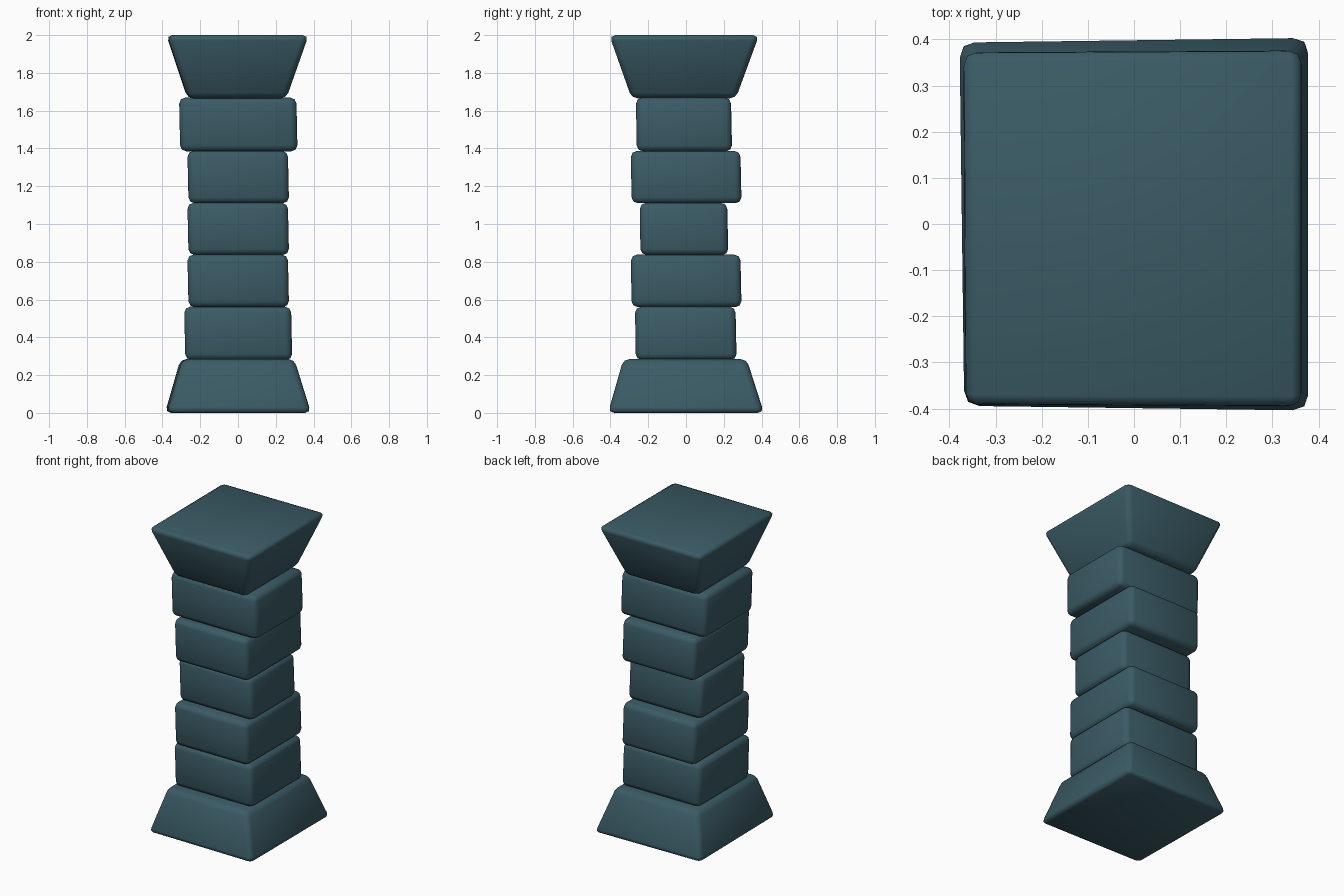
import bpy

if "Cube" in bpy.data.objects:
    bpy.data.objects.remove(bpy.data.objects["Cube"])

# one slate-teal stone colour
stone = bpy.data.materials.new("slate teal stone")
stone.diffuse_color = (0.043, 0.105, 0.132, 1)
stone.use_nodes = True
stone.node_tree.nodes["Principled BSDF"].inputs["Base Color"].default_value = stone.diffuse_color


def block(name, z0, z1, low, high, skew=0.0, bevel=0.032):
    """Tapered stone block; low/high are (x0, x1, y0, y1) of its two ends."""
    verts = []
    for z, (x0, x1, y0, y1) in ((z0, low), (z1, high)):
        verts += [(x0 + skew, y0 + skew, z), (x1, y0, z),
                  (x1, y1, z), (x0, y1 - skew, z)]
    faces = [(3, 2, 1, 0), (4, 5, 6, 7)]
    faces += [(i, (i + 1) % 4, (i + 1) % 4 + 4, i + 4) for i in range(4)]
    mesh = bpy.data.meshes.new(name)
    mesh.from_pydata(verts, [], faces)
    mesh.materials.append(stone)
    for p in mesh.polygons:
        p.use_smooth = True
    ob = bpy.data.objects.new(name, mesh)
    bpy.context.collection.objects.link(ob)
    # worn, rounded edges
    mod = ob.modifiers.new("worn edges", "BEVEL")
    mod.width = bevel
    mod.segments = 2
    mod.limit_method = "NONE"
    return ob


# flared foot
block("base_block", 0.0, 0.285, (-0.387, 0.387, -0.413, 0.413),
      (-0.305, 0.298, -0.332, 0.322), skew=0.01)

# shaft stones: top height, x extents, y extents
shaft = [
    (0.56, -0.285, 0.287, -0.27, 0.268),
    (0.836, -0.268, 0.27, -0.292, 0.294),
    (1.11, -0.268, 0.27, -0.245, 0.224),
    (1.385, -0.268, 0.27, -0.292, 0.294),
    (1.667, -0.312, 0.315, -0.265, 0.244),
]
bottom = 0.28
for i, (top, x0, x1, y0, y1) in enumerate(shaft):
    block(f"shaft_block_{i + 1}", bottom, top + 0.002,
          (x0 + 0.006, x1, y0 + 0.004, y1),
          (x0, x1 - 0.006, y0, y1 - 0.006))
    bottom = top

# flared capital
block("capital_block", 1.665, 2.0, (-0.268, 0.256, -0.288, 0.264),
      (-0.38, 0.374, -0.406, 0.387), skew=0.004)
